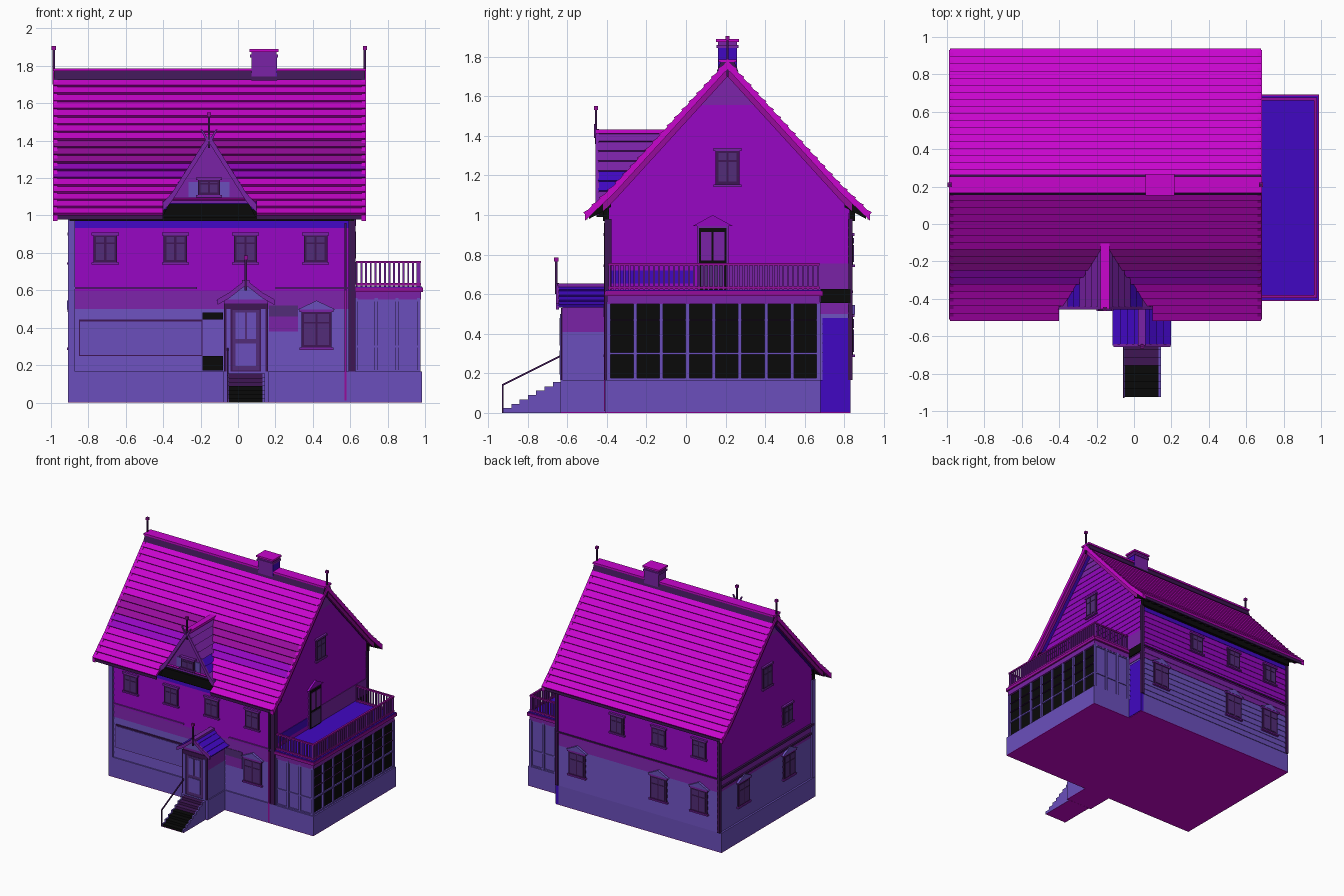
import bpy, bmesh, math
from mathutils import Vector

if "Cube" in bpy.data.objects:
    bpy.data.objects.remove(bpy.data.objects["Cube"], do_unlink=True)

def material(name, *rgb):
    m = bpy.data.materials.new(name)
    col = [((c / 255 + 0.055) / 1.055) ** 2.4 if c > 10 else c / 255 / 12.92 for c in rgb] + [1]
    m.use_nodes = True
    m.diffuse_color = col
    m.node_tree.nodes["Principled BSDF"].inputs["Base Color"].default_value = col
    return m

MAGENTA = material("magenta", 200, 5, 205)
PURPLE = material("purple", 147, 6, 190)
VIOLET = material("dusky violet", 122, 34, 166)
LAVENDER = material("lavender", 107, 79, 188)
BLUE = material("deep blue", 65, 7, 194)
PLUM = material("plum", 150, 12, 155)
TRIM = material("dark trim", 62, 22, 84)
PANE = material("dull pane", 82, 44, 120)
BLACK = material("near black", 10, 10, 10)

class Part:
    """Collects solids into one named mesh object."""
    def __init__(self, name):
        self.name, self.bm, self.mats = name, bmesh.new(), []

    def loft(self, a, b, m):
        if m not in self.mats:
            self.mats.append(m)
        va, vb = ([self.bm.verts.new(p) for p in ring] for ring in (a, b))
        n = len(a)
        faces = [self.bm.faces.new(va), self.bm.faces.new(vb[::-1])]
        faces += [self.bm.faces.new((va[i], vb[i], vb[(i + 1) % n], va[(i + 1) % n])) for i in range(n)]
        for f in faces:
            f.material_index = self.mats.index(m)

    def prism(self, pts, axis, a, b, m):
        put = lambda t: [(t, u, z) if axis == "x" else (u, t, z) for u, z in pts]
        self.loft(put(a), put(b), m)

    def box(self, x0, x1, y0, y1, z0, z1, m):
        self.prism([(y0, z0), (y1, z0), (y1, z1), (y0, z1)], "x", x0, x1, m)

    def plate(self, wall, u0, u1, z0, z1, depth, m):
        axis, w, s = wall
        self.prism([(u0, z0), (u1, z0), (u1, z1), (u0, z1)], axis, w, w + s * depth, m)

    def done(self):
        bmesh.ops.recalc_face_normals(self.bm, faces=self.bm.faces)
        me = bpy.data.meshes.new(self.name)
        self.bm.to_mesh(me)
        self.bm.free()
        for m in self.mats:
            me.materials.append(m)
        bpy.context.collection.objects.link(bpy.data.objects.new(self.name, me))

# Walls as (facing axis, plane, direction)
FRONT, BACK = ("y", -0.39, -1), ("y", 0.825, 1)
RIGHT, LEFT = ("x", 0.605, 1), ("x", -0.885, -1)
RY = 0.21
MAIN = [(0, 1.77), (0.57, 1.145), (0.72, 1.003)]

# Foundations
p = Part("foundation")
p.box(-0.91, 0.62, -0.41, 0.83, 0.004, 0.165, LAVENDER)
p.box(0.6, 0.985, -0.41, 0.68, 0.004, 0.165, LAVENDER)
p.box(-0.08, 0.165, -0.635, -0.4, 0.004, 0.165, LAVENDER)
p.box(0.6, 0.625, 0.68, 0.832, 0.004, 0.165, BLUE)
p.box(-0.91, 0.62, -0.41, 0.83, 0, 0.004, MAGENTA)
p.box(0.62, 0.985, -0.41, 0.68, 0, 0.004, MAGENTA)
p.box(-0.08, 0.165, -0.635, -0.41, 0, 0.004, MAGENTA)
p.done()

# House body with lapped siding
p = Part("house_walls")
p.prism([(-0.39, 0.165), (0.825, 0.165), (0.825, 1.06), (RY, 1.72), (-0.39, 1.06)], "x", -0.885, 0.605, PURPLE)
def siding(wall, mid, half, top, colour):
    axis, w, s = wall
    n = round((top - 0.165) / 0.048)
    h = (top - 0.165) / n
    for i in range(n):
        z0, z1 = 0.165 + i * h, 0.165 + (i + 1) * h
        ring = lambda k: [(w, mid + k * half(z0), z0), (w + s * 0.01, mid + k * half(z0), z0),
                          (w + s * 0.006, mid + k * half(z1), z1), (w, mid + k * half(z1), z1)]
        a, b = ring(-1), ring(1)
        if axis == "y":
            a, b = ([(v, u, z) for u, v, z in r] for r in (a, b))
        p.loft(a, b, colour((z0 + z1) / 2))
def bands(z):
    return LAVENDER if z < 0.51 else VIOLET if z < 0.62 else PURPLE
gable_half = lambda z: min(0.607, max(0.01, (1.735 - z) / 1.096))
for wall in (FRONT, BACK):
    siding(wall, -0.14, lambda z: 0.745, 0.98, lambda z: BLUE if z > 0.91 else bands(z))
for wall in (LEFT, RIGHT):
    siding(wall, 0.2175, gable_half, 1.7, lambda z: VIOLET if z > 1.55 else bands(z))
# Repainted boards
p.plate(RIGHT, 0.69, 0.82, 0.165, 0.48, 0.014, BLUE)
p.plate(RIGHT, 0.22, 0.82, 0.62, 0.755, 0.012, VIOLET)
p.plate(RIGHT, -0.38, 0.04, 0.655, 0.72, 0.012, BLUE)
p.plate(FRONT, 0.165, 0.32, 0.46, 0.52, 0.012, PANE)
p.plate(FRONT, 0.165, 0.32, 0.38, 0.46, 0.012, VIOLET)
p.done()

# Corner boards, belt course, downpipe and wide panel
p = Part("wall_trim")
for x in (-0.89, 0.61):
    for y, m in ((-0.395, LAVENDER if x < 0 else TRIM), (0.83, TRIM)):
        e = 0.018 if y < 0 else 0.012
        p.box(x - e, x + e, y - e, y + e, 0.165, 0.98, m)
for wall, a, b, m in ((FRONT, -0.9, -0.22, VIOLET), (FRONT, 0.2, 0.6, VIOLET), (BACK, -0.9, 0.62, TRIM)):
    p.plate(wall, a, b, 0.606, 0.618, 0.018, m)
p.plate(LEFT, -0.4, 0.83, 0.6, 0.62, 0.024, TRIM)
p.plate(RIGHT, 0.68, 0.83, 0.555, 0.625, 0.02, BLACK)
p.plate(LEFT, -0.39, 0.82, 0.53, 0.545, 0.02, TRIM)
p.box(0.569, 0.581, -0.414, -0.39, 0.01, 0.6, PLUM)
p.box(0.569, 0.581, -0.414, -0.39, 0.6, 0.96, TRIM)
p.plate(FRONT, -0.85, -0.19, 0.25, 0.445, 0.014, TRIM)
p.plate(FRONT, -0.845, -0.195, 0.255, 0.433, 0.018, LAVENDER)
for z0, z1 in ((0.17, 0.25), (0.445, 0.48)):
    p.plate(FRONT, -0.19, -0.08, z0, z1, 0.018, BLACK)
p.done()

# Windows with casing, two sashes and optional pediment
p = Part("windows")
def window(wall, u, z0, z1, w, pediment=None):
    h = w / 2
    p.plate(wall, u - h, u + h, z0, z1, 0.02, TRIM)
    p.plate(wall, u - h - 0.01, u + h + 0.01, z0 - 0.008, z0 + 0.004, 0.028, VIOLET)
    p.plate(wall, u - h - 0.01, u + h + 0.01, z1 - 0.006, z1 + 0.008, 0.026, VIOLET)
    for k in (-1, 1):
        a, b = sorted((u + k * 0.006, u + k * (h - 0.014)))
        zs = z0 + (z1 - z0) * 0.66
        p.plate(wall, a, b, z0 + 0.018, zs, 0.023, PANE)
        p.plate(wall, a, b, zs + 0.008, z1 - 0.016, 0.023, PANE)
    if pediment:
        e = h + 0.02
        p.prism([(u - e, z1 + 0.008), (u + e, z1 + 0.008), (u, z1 + 0.055)], wall[0], wall[1], wall[1] + wall[2] * 0.028, pediment)
for x in (-0.71, -0.335, 0.04, 0.415):
    window(FRONT, x, 0.745, 0.9, 0.125)
window(FRONT, 0.42, 0.29, 0.49, 0.16, LAVENDER)
for x in (-0.71, -0.335, 0.05):
    window(BACK, x, 0.745, 0.9, 0.125)
for x in (-0.71, -0.335, 0.42):
    window(BACK, x, 0.29, 0.49, 0.15, LAVENDER)
for y in (-0.08, 0.52):
    window(LEFT, y, 0.29, 0.49, 0.15, LAVENDER)
window(LEFT, -0.06, 0.745, 0.9, 0.125)
for wall in (LEFT, RIGHT):
    window(wall, 0.21, 1.15, 1.33, 0.12)
p.done()

# Balcony door
p = Part("balcony_door")
p.plate(RIGHT, 0.055, 0.215, 0.62, 0.945, 0.018, VIOLET)
p.plate(RIGHT, 0.065, 0.205, 0.62, 0.935, 0.022, BLACK)
p.plate(RIGHT, 0.075, 0.195, 0.63, 0.75, 0.025, PANE)
for a, b in ((0.075, 0.128), (0.14, 0.195)):
    p.plate(RIGHT, a, b, 0.77, 0.915, 0.025, VIOLET)
p.prism([(0.035, 0.945), (0.235, 0.945), (0.135, 1.0)], "x", 0.605, 0.63, PURPLE)
p.done()

# Roof helpers: stepped courses and strips that follow a profile
def along(profile, n):
    seg = [(Vector(a), Vector(b)) for a, b in zip(profile, profile[1:])]
    total = sum((b - a).length for a, b in seg)
    out = []
    for i in range(n + 1):
        t = total * i / n
        for a, b in seg:
            if t <= (b - a).length + 1e-6:
                break
            t -= (b - a).length
        out.append(a + (b - a).normalized() * t)
    return out

def courses(part, axis, mid, profile, n, a, b, colour, step=0.014, gap=None):
    pts = along(profile, n)
    for k in (-1, 1):
        for q0, q1 in zip(pts, pts[1:]):
            d = q1 - q0
            nor = Vector((-d.y, d.x)).normalized()
            ring = [q0, q1 + nor * step, q1 - nor * 0.008, q0 - nor * 0.014]
            ring = [(mid + k * v.x, v.y) for v in ring]
            spans = [(a, b)]
            if gap and k == -1 and q1.x > 0.665:
                spans = [(a, gap[0]), (gap[1], b)]
            for s, e in spans:
                part.prism(ring, axis, s, e, colour(k, (q0.y + q1.y) / 2))

def strip(part, axis, mid, profile, top, depth, a, b, m):
    for k in (-1, 1):
        upper = [(mid + k * d, z + top) for d, z in profile]
        lower = [(mid + k * d, z + top - depth) for d, z in reversed(profile)]
        part.prism(upper + lower, axis, a, b, m)

def finial(part, x, y, z0, z1):
    part.box(x - 0.006, x + 0.006, y - 0.006, y + 0.006, z0, z1, TRIM)
    part.box(x - 0.011, x + 0.011, y - 0.011, y + 0.011, z1 - 0.02, z1, PLUM)

# Main roof
p = Part("main_roof")
def tile(side, z):
    if side > 0 or z < 1.18 or z > 1.42:
        return MAGENTA
    return PURPLE if z < 1.27 else PLUM
courses(p, "x", RY, MAIN, 19, -0.985, 0.68, tile, gap=(-0.4, 0.1))
strip(p, "x", RY, MAIN[:2] + [(0.64, 1.079)], -0.012, 0.035, -0.97, 0.66, BLUE)
for x0, x1 in ((-0.99, -0.965), (0.66, 0.685)):
    strip(p, "x", RY, MAIN, 0.01, 0.042, x0, x1, MAGENTA)
for x0, x1 in ((-0.978, -0.955), (0.65, 0.673)):
    strip(p, "x", RY, MAIN[:2] + [(0.63, 1.088)], -0.02, 0.05, x0, x1, PLUM)
p.prism([(RY - 0.055, 1.725), (RY + 0.055, 1.725), (RY + 0.03, 1.785), (RY - 0.03, 1.785)], "x", -0.985, 0.68, TRIM)
p.box(-0.99, 0.685, RY - 0.045, RY + 0.045, 1.772, 1.787, MAGENTA)
for x in (-0.985, 0.678):
    finial(p, x, RY, 1.7, 1.905)
p.done()

# Rafter tails, eave boards and soffits
p = Part("rafters")
for i in range(24):
    x = -0.94 + i * 0.069
    for k in (-1, 1):
        if k > 0 or not -0.41 < x < 0.11:
            p.prism([(RY + k * 0.59, 1.1), (RY + k * 0.7, 1.0), (RY + k * 0.7, 0.98), (RY + k * 0.59, 1.04)], "x", x, x + 0.025, BLACK)
for y0, y1, a, b in ((-0.508, -0.498, -0.98, -0.4), (-0.508, -0.498, 0.1, 0.675), (0.918, 0.928, -0.98, 0.675)):
    p.box(a, b, y0, y1, 0.978, 1.003, TRIM)
for y0, y1 in ((-0.42, -0.39), (0.825, 0.855)):
    p.box(-0.9, 0.62, y0, y1, 0.97, 1.06, BLACK)
p.done()

# Chimney
p = Part("chimney")
p.box(0.073, 0.206, RY - 0.048, RY + 0.048, 1.6, 1.88, VIOLET)
p.box(0.206, 0.209, RY - 0.048, RY + 0.048, 1.6, 1.845, BLUE)
p.box(0.065, 0.214, RY - 0.056, RY + 0.056, 1.845, 1.86, VIOLET)
p.box(0.062, 0.217, RY - 0.058, RY + 0.058, 1.875, 1.89, MAGENTA)
p.done()

# Dormer
p = Part("dormer")
DX, DORMER = -0.155, [(0, 1.42), (0.2, 1.105), (0.27, 1.03)]
p.prism([(DX - 0.23, 1.04), (DX + 0.23, 1.04), (DX, 1.4)], "y", -0.43, -0.05, VIOLET)
p.prism([(DX - 0.25, 0.99), (DX + 0.25, 0.99), (DX + 0.215, 1.065), (DX - 0.215, 1.065)], "y", -0.452, -0.36, BLACK)
p.box(DX - 0.11, DX + 0.11, -0.436, -0.42, 1.1, 1.18, LAVENDER)
courses(p, "y", DX, DORMER, 8, -0.445, -0.06, lambda k, z: BLUE if 1.1 < z < 1.22 else VIOLET, 0.01)
strip(p, "y", DX, DORMER, 0.014, 0.045, -0.457, -0.44, VIOLET)
p.box(DX - 0.025, DX + 0.025, -0.455, -0.08, 1.412, 1.432, MAGENTA)
window(("y", -0.43, -1), DX, 1.105, 1.195, 0.12)
finial(p, DX, -0.455, 1.36, 1.55)
for k in (-1, 1):
    p.prism([(DX, 1.4), (DX + k * 0.012, 1.39), (DX + k * 0.045, 1.46), (DX + k * 0.035, 1.46)], "y", -0.465, -0.455, VIOLET)
p.done()

# Entrance porch
p = Part("entrance_porch")
PX, PORCH = 0.042, [(0, 0.645), (0.09, 0.575), (0.152, 0.54)]
p.box(PX - 0.115, PX + 0.115, -0.625, -0.39, 0.165, 0.41, LAVENDER)
p.box(PX - 0.115, PX + 0.115, -0.625, -0.39, 0.41, 0.55, VIOLET)
p.prism([(PX - 0.115, 0.55), (PX + 0.115, 0.55), (PX, 0.63)], "y", -0.625, -0.39, LAVENDER)
courses(p, "y", PX, PORCH, 4, -0.65, -0.39, lambda k, z: BLUE, 0.008)
strip(p, "y", PX, PORCH, 0.012, 0.03, -0.657, -0.642, VIOLET)
p.box(PX - 0.02, PX + 0.02, -0.65, -0.39, 0.637, 0.655, VIOLET)
finial(p, PX, -0.655, 0.6, 0.785)
DOOR = ("y", -0.625, -1)
p.plate(DOOR, PX - 0.118, PX + 0.118, 0.165, 0.53, 0.006, TRIM)
for k in (-1, 1):
    p.plate(DOOR, *sorted((PX + k * 0.082, PX + k * 0.104)), 0.165, 0.5, 0.012, LAVENDER)
    p.plate(DOOR, *sorted((PX + k * 0.005, PX + k * 0.055)), 0.34, 0.48, 0.014, LAVENDER)
p.plate(DOOR, PX - 0.072, PX + 0.072, 0.17, 0.495, 0.01, PANE)
p.plate(DOOR, PX - 0.055, PX + 0.055, 0.195, 0.315, 0.014, LAVENDER)
p.done()

# Entrance steps and handrail
p = Part("entrance_steps")
for i in range(7):
    y = -0.925 + i * 0.042
    p.box(PX - 0.09, PX + 0.09, y, -0.63, 0.022 * i, 0.022 * (i + 1), TRIM if i > 3 else BLACK)
    for x in (PX - 0.102, PX + 0.09):
        p.box(x, x + 0.012, y, -0.63, 0.022 * i, 0.022 * (i + 1) + 0.002, LAVENDER)
p.box(PX - 0.102, PX + 0.102, -0.925, -0.63, -0.001, 0.003, MAGENTA)
x = PX - 0.102
p.box(x, x + 0.008, -0.93, -0.922, 0, 0.14, TRIM)
p.prism([(-0.93, 0.134), (-0.63, 0.285), (-0.63, 0.295), (-0.93, 0.144)], "x", x, x + 0.008, TRIM)
p.done()

# Glazed veranda
p = Part("veranda")
p.box(0.6, 0.962, -0.385, 0.66, 0.165, 0.56, BLACK)
SIDE = ("x", 0.962, 1)
for i in range(9):
    y = -0.39 + i * 0.1325
    p.plate(SIDE, y - 0.009, y + 0.009, 0.165, 0.56, 0.014, LAVENDER)
for z, h, m in ((0.17, 0.006, LAVENDER), (0.3, 0.006, LAVENDER), (0.39, 0.002, TRIM), (0.47, 0.002, TRIM)):
    p.plate(SIDE, -0.39, 0.67, z - h, z + h, 0.011, m)
for wall in (("y", -0.385, -1), ("y", 0.66, 1)):
    p.plate(wall, 0.62, 0.965, 0.165, 0.56, 0.006, LAVENDER)
    for x in (0.63, 0.74, 0.85, 0.965):
        p.plate(wall, x - 0.009, x + 0.009, 0.165, 0.56, 0.016, LAVENDER)
    for z in (0.17, 0.3, 0.545):
        p.plate(wall, 0.62, 0.97, z - 0.005, z + 0.005, 0.013, LAVENDER)
p.box(0.6, 0.978, -0.4, 0.675, 0.55, 0.595, VIOLET)
p.box(0.6, 0.99, -0.412, 0.692, 0.59, 0.615, PLUM)
p.box(0.6, 0.985, -0.405, 0.685, 0.6, 0.62, BLUE)
p.done()

# Balcony railing
p = Part("balcony_railing")
for z in (0.632, 0.752):
    p.box(0.962, 0.978, -0.395, 0.675, z - 0.006, z + 0.006, PLUM)
    for y in (-0.387, 0.667):
        p.box(0.63, 0.978, y - 0.008, y + 0.008, z - 0.006, z + 0.006, PLUM)
for i in range(43):
    y = -0.387 + i * 1.054 / 42
    p.box(0.965, 0.975, y - 0.005, y + 0.005, 0.62, 0.75, VIOLET)
for i in range(14):
    for y in (-0.387, 0.667):
        x = 0.635 + i * 0.025
        p.box(x - 0.005, x + 0.005, y - 0.005, y + 0.005, 0.62, 0.75, VIOLET)
p.done()
